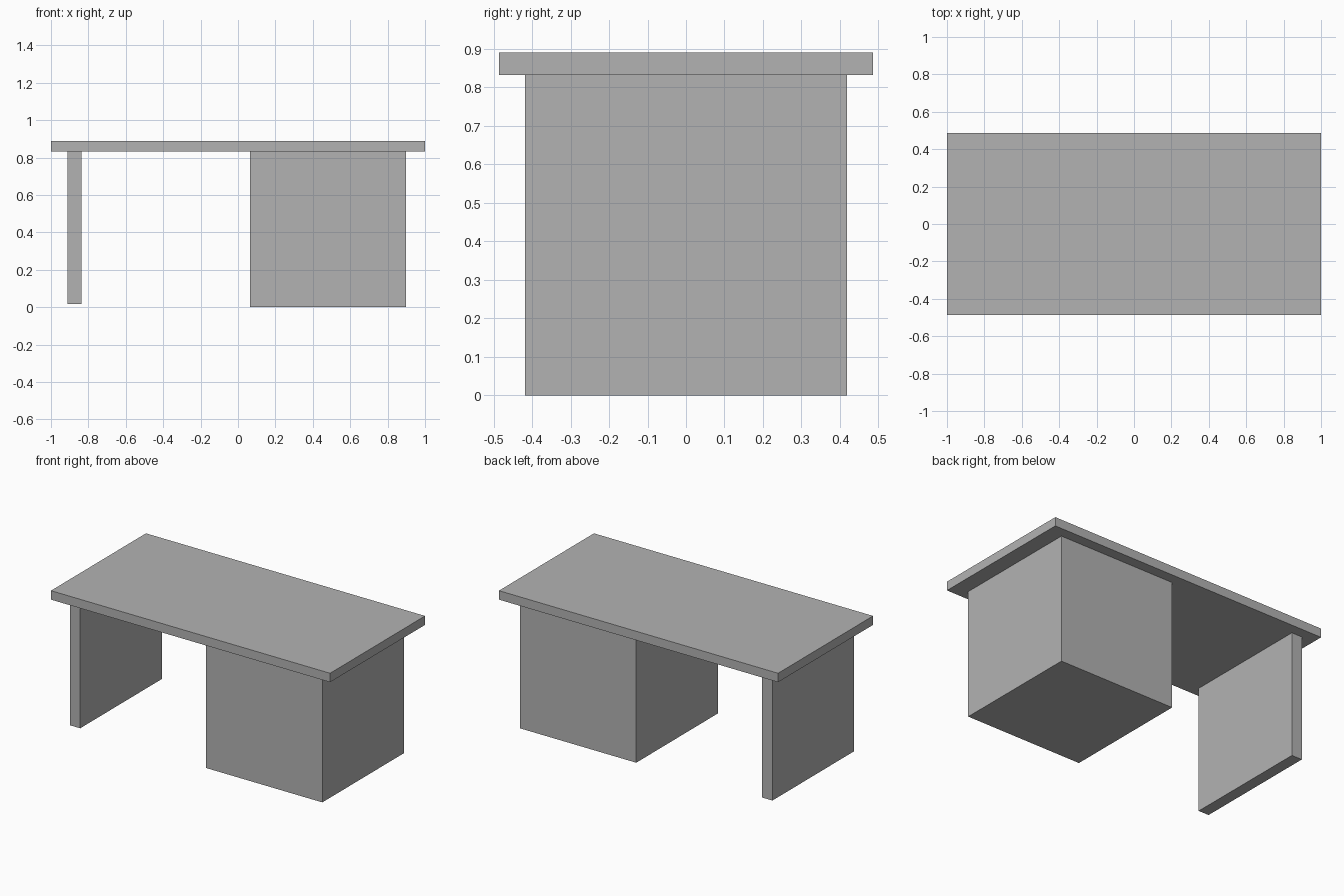
import bpy

cube = bpy.data.objects.get("Cube")
if cube:
    bpy.data.objects.remove(cube, do_unlink=True)

# Single plain grey
grey = bpy.data.materials.new("plain grey")
grey.use_nodes = True
colour = (0.45, 0.45, 0.45, 1)
grey.diffuse_color = colour
grey.node_tree.nodes["Principled BSDF"].inputs["Base Color"].default_value = colour


def box(name, low, high):
    """Add a box that spans two opposite corners."""
    centre = [(a + b) / 2 for a, b in zip(low, high)]
    size = [b - a for a, b in zip(low, high)]
    bpy.ops.mesh.primitive_cube_add(size=1, location=centre)
    obj = bpy.context.object
    obj.name = name
    obj.scale = size
    bpy.ops.object.transform_apply(location=False, rotation=False, scale=True)
    obj.data.materials.append(grey)
    return obj


top_height = 0.89
underside = 0.832
half_depth = 0.418

# Desk top slab
box("desk_top", (-1, -0.486, underside), (1, 0.486, top_height))

# Drawer cabinet under the left half
box("cabinet", (0.064, -half_depth, 0), (0.897, half_depth, underside))

# Panel leg under the right end, just clear of the floor
box("panel_leg", (-0.912, -half_depth, 0.016), (-0.838, half_depth, underside))
